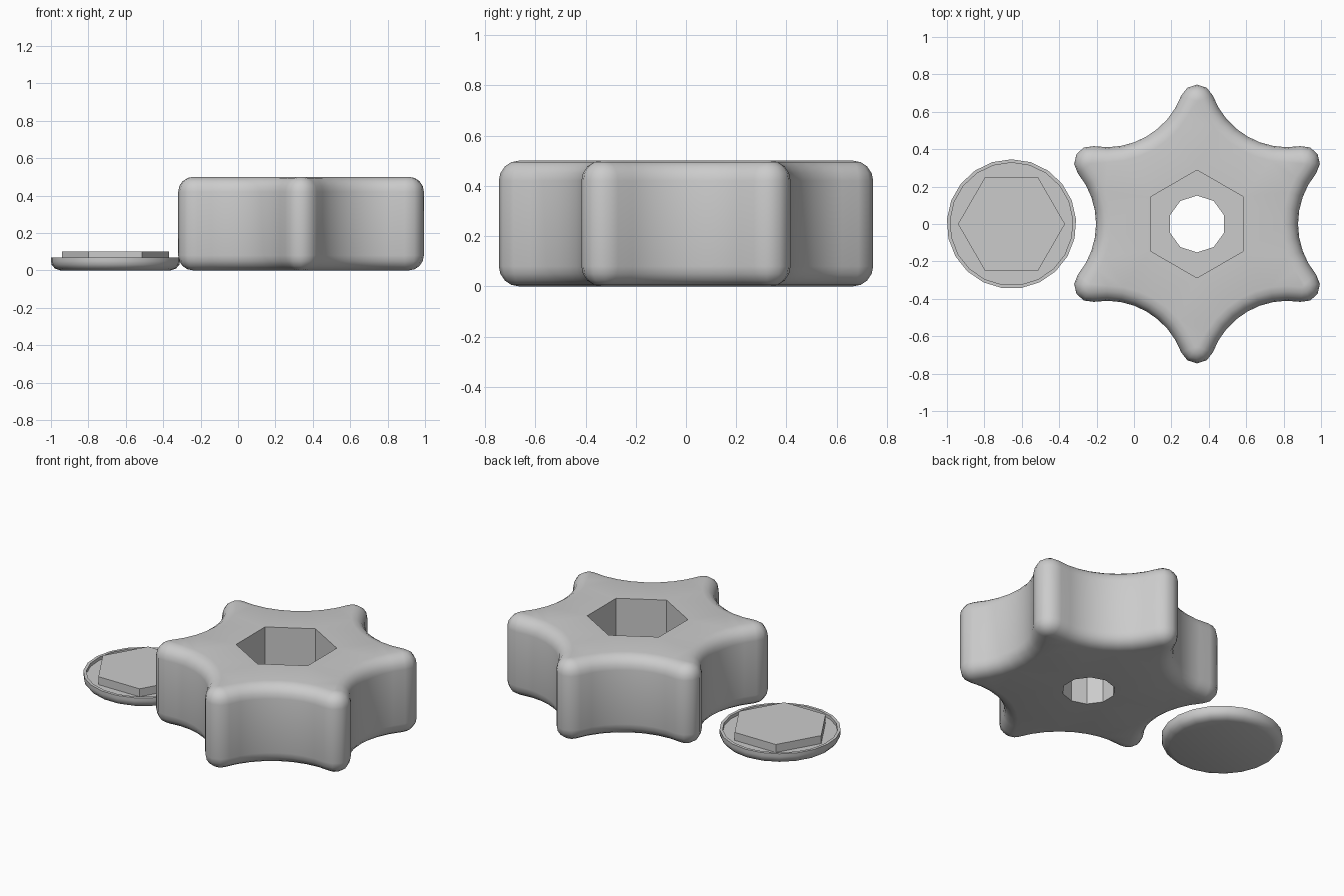
import bpy, bmesh
from math import sin, cos, pi, atan2, hypot, radians
from mathutils import Matrix, Vector

cube = bpy.data.objects.get("Cube")
if cube:
    bpy.data.objects.remove(cube, do_unlink=True)

grey = bpy.data.materials.new("plain grey")
grey.use_nodes = True
grey.diffuse_color = (0.6, 0.6, 0.6, 1)
grey.node_tree.nodes["Principled BSDF"].inputs["Base Color"].default_value = (0.6, 0.6, 0.6, 1)


def polygon(n, r, start=pi / 2):
    return [(r * cos(start + 2 * pi * i / n), r * sin(start + 2 * pi * i / n)) for i in range(n)]


def ring(bm, pts, z):
    return [bm.verts.new((x, y, z)) for x, y in pts]


def wall(bm, a, b):
    for i in range(len(a)):
        j = (i + 1) % len(a)
        bm.faces.new((a[i], a[j], b[j], b[i]))


def fill_between(bm, outer, inner):
    edges = []
    for loop in (outer, inner):
        for i in range(len(loop)):
            pair = (loop[i], loop[(i + 1) % len(loop)])
            edges.append(bm.edges.get(pair) or bm.edges.new(pair))
    bmesh.ops.triangle_fill(bm, use_beauty=True, edges=edges, normal=Vector((0, 0, 1)))


def finish(bm, name, location, angle=35):
    bmesh.ops.recalc_face_normals(bm, faces=bm.faces[:])
    mesh = bpy.data.meshes.new(name)
    bm.to_mesh(mesh)
    bm.free()
    ob = bpy.data.objects.new(name, mesh)
    ob.location = location
    mesh.materials.append(grey)
    bpy.context.collection.objects.link(ob)
    bpy.ops.object.select_all(action='DESELECT')
    ob.select_set(True)
    bpy.context.view_layer.objects.active = ob
    bpy.ops.object.shade_smooth_by_angle(angle=radians(angle))
    return ob


# Star outline: tangent lobe and scallop arcs, shrunk inward by an offset
LOBE_DIST, LOBE_R, VALLEY_R = 0.655, 0.09, 0.54
lobe = Vector((LOBE_DIST * cos(pi / 6), LOBE_DIST * sin(pi / 6)))
scallop_x = 0.967
scallop_r = scallop_x - VALLEY_R
swing = atan2(lobe.y, scallop_x - lobe.x)


def star(offset):
    pts = []
    for k in range(6):
        turn = Matrix.Rotation(k * pi / 3, 2)
        for i in range(1, 8):
            a = pi + swing - 2 * swing * i / 8
            r = scallop_r + offset
            pts.append(turn @ Vector((scallop_x + r * cos(a), r * sin(a))))
        half = pi / 6 + swing
        for i in range(5):
            a = pi / 6 + half * (i / 2 - 1)
            r = LOBE_R - offset
            pts.append(turn @ (lobe + Vector((r * cos(a), r * sin(a)))))
    return pts


# Knob body: rounded star with a hexagon pocket and a through hole
HEIGHT, ROUND, FLOOR = 0.5, 0.08, 0.2
bm = bmesh.new()
quarter = [pi / 2 * i / 4 for i in range(5)]
profile = [(ROUND * (1 - sin(a)), ROUND * (1 - cos(a))) for a in quarter]
layers = profile + [(o, HEIGHT - z) for o, z in reversed(profile)]
rings = [ring(bm, star(o), z) for o, z in layers]
for a, b in zip(rings, rings[1:]):
    wall(bm, a, b)
hex_top = ring(bm, polygon(6, 0.288), HEIGHT)
hex_low = ring(bm, polygon(6, 0.288), FLOOR)
hole_top = ring(bm, polygon(10, 0.152), FLOOR)
hole_low = ring(bm, polygon(10, 0.152), 0)
wall(bm, hex_top, hex_low)
wall(bm, hole_top, hole_low)
fill_between(bm, rings[-1], hex_top)
fill_between(bm, hex_low, hole_top)
fill_between(bm, rings[0], hole_low)
finish(bm, "star_knob", (0.337, 0, 0))

# Cap: shallow round dish with a rounded lower edge
bm = bmesh.new()
dish = [(0.295, 0), (0.325, 0.01), (0.342, 0.03), (0.346, 0.05), (0.346, 0.07), (0.328, 0.07), (0.328, 0.05)]
rings = [ring(bm, polygon(21, r), z) for r, z in dish]
for a, b in zip(rings, rings[1:]):
    wall(bm, a, b)
bm.faces.new(rings[0])
bm.faces.new(rings[-1])
finish(bm, "cap_dish", (-0.655, 0, 0))

# Hexagon plug on the cap
bm = bmesh.new()
low, top = (ring(bm, polygon(6, 0.286, 0), z) for z in (0.045, 0.1))
wall(bm, low, top)
bm.faces.new(low)
bm.faces.new(top)
finish(bm, "cap_plug", (-0.655, 0, 0))
